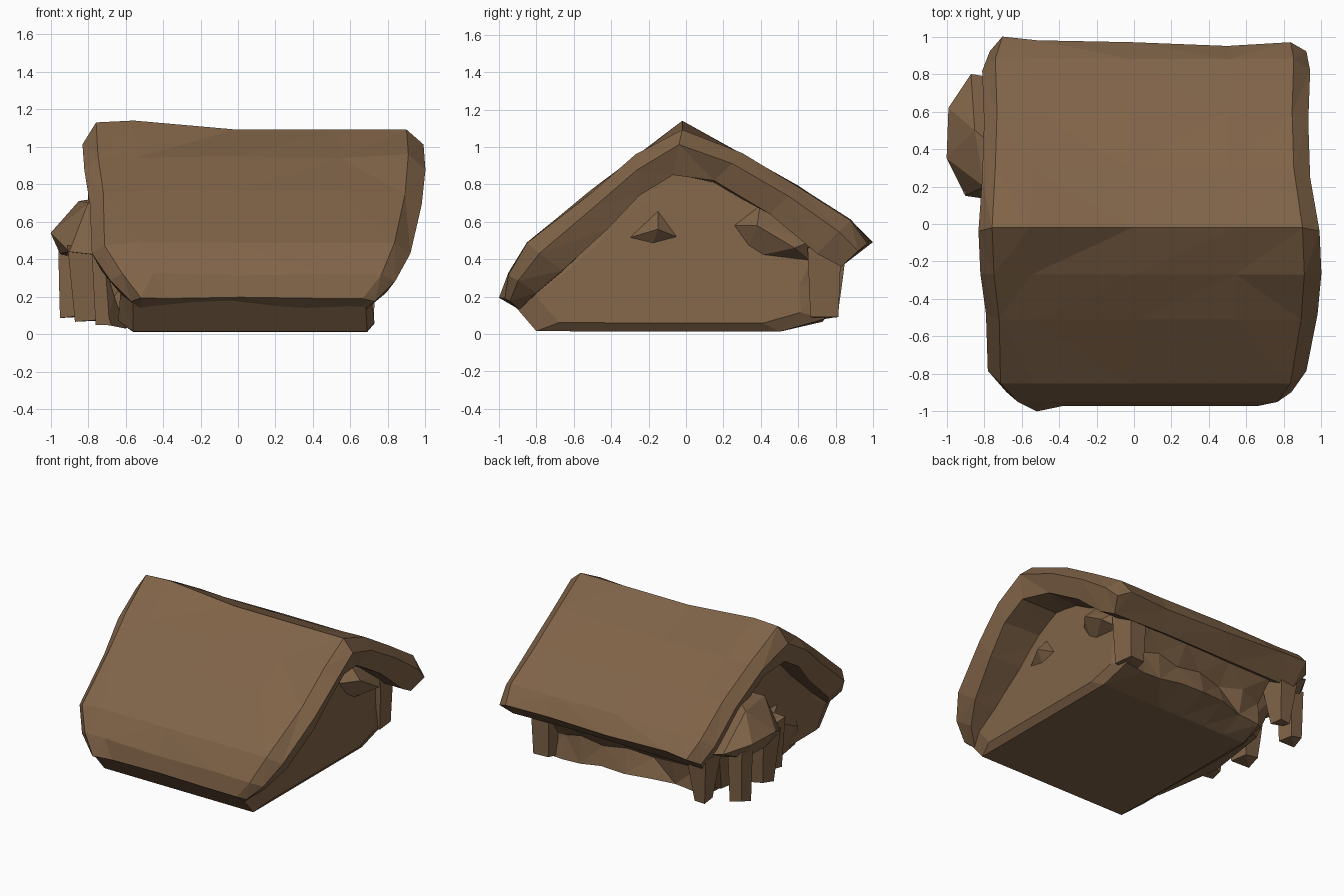
import bpy, bmesh, random

random.seed(4)
brown = bpy.data.materials.new("weathered brown")
brown.diffuse_color = (0.215, 0.125, 0.064, 1)


def finish(name, bm):
    bmesh.ops.triangulate(bm, faces=bm.faces[:])
    bmesh.ops.recalc_face_normals(bm, faces=bm.faces[:])
    me = bpy.data.meshes.new(name)
    bm.to_mesh(me)
    bm.free()
    me.materials.append(brown)
    ob = bpy.data.objects.new(name, me)
    bpy.context.collection.objects.link(ob)
    return ob


def loft(name, rings):
    """Skin closed rings of equal length and cap both ends."""
    bm = bmesh.new()
    vs = [[bm.verts.new(p) for p in r] for r in rings]
    n = len(rings[0])
    for a, b in zip(vs, vs[1:]):
        for i in range(n):
            j = (i + 1) % n
            bm.faces.new((a[i], a[j], b[j], b[i]))
    bm.faces.new(vs[0])
    bm.faces.new(vs[-1][::-1])
    return finish(name, bm)


def hull(name, pts):
    """Faceted lump around a few points."""
    bm = bmesh.new()
    for p in pts:
        bm.verts.new(p)
    bmesh.ops.convex_hull(bm, input=bm.verts[:])
    loose = [v for v in bm.verts if not v.link_faces]
    bmesh.ops.delete(bm, geom=loose, context='VERTS')
    return finish(name, bm)


# Roof: stations from front eave over the ridge to the back eave
# (top y, top z, underside y, underside z, left x, right x)
stations = [
    (-0.97, 0.20, -0.89, 0.13, -0.57, 0.73),
    (-0.95, 0.32, -0.80, 0.22, -0.68, 0.84),
    (-0.85, 0.48, -0.66, 0.34, -0.78, 0.92),
    (-0.51, 0.76, -0.42, 0.56, -0.79, 0.98),
    (-0.27, 0.95, -0.25, 0.74, -0.82, 1.00),
    (-0.02, 1.10, -0.07, 0.85, -0.83, 0.99),
    (0.30, 0.96, 0.15, 0.82, -0.81, 0.94),
    (0.60, 0.79, 0.45, 0.64, -0.80, 0.93),
    (0.88, 0.61, 0.70, 0.43, -0.81, 0.94),
    (0.97, 0.49, 0.83, 0.36, -0.77, 0.92),
]
rings = []
for k, (yt, zt, yb, zb, xl, xr) in enumerate(stations):
    ym, zm = (yt * 0.65 + yb * 0.35), (zt * 0.65 + zb * 0.35)
    ring = []
    for t in (0.04, 0.15, 0.45, 0.75, 0.95):
        dz = random.uniform(-0.012, 0.012)
        dy = 0
        if k == 5:                       # ridge rises at its left end
            dz = {0.04: 0.03, 0.15: 0.04}.get(t, -0.008)
        if k == 0 and t < 0.1:           # front left corner pokes out
            dy = -0.03
        if k == 9:                       # wavy back eave
            dy = {0.04: 0.03, 0.15: 0.01, 0.75: -0.02}.get(t, 0)
        ring.append((xl + (xr - xl) * t, yt + dy, zt + dz))
    ring += [(xr, ym, zm), (xr - 0.05, yb, zb)]
    for t in (0.7, 0.35):
        ring.append((xl + (xr - xl) * t, yb, zb + random.uniform(-0.02, 0.02)))
    ring += [(xl + 0.05, yb, zb), (xl, ym, zm)]
    rings.append(ring)
loft("roof", rings)

# Body: gable profile (y, z) swept along x, with ends tucked under the roof
profile = [(-0.95, 0.19), (-0.80, 0.015), (0.50, 0.012), (0.74, 0.08),
           (0.73, 0.25), (0.80, 0.40), (0.60, 0.58), (0.25, 0.80),
           (-0.07, 0.90), (-0.32, 0.73), (-0.50, 0.56), (-0.75, 0.34)]


def section(x, shrink=1.0, lean=0.0, cy=-0.05, cz=0.30):
    """Profile at x, shrunk about its middle, leaning inward with height."""
    return [(x - lean * z, cy + (y - cy) * shrink, cz + (z - cz) * shrink)
            for y, z in profile]


xs = [-0.56, -0.38, -0.2, 0.0, 0.2, 0.38, 0.52]
body = [section(-0.64, 0.8, -0.06)]
for x in xs:
    r = section(x)
    for i in (3, 4):                     # uneven, slightly skewed back wall
        px, py, pz = r[i]
        r[i] = (px, py - 0.05 * (0.5 - x) + random.uniform(-0.03, 0.03),
                pz + random.uniform(-0.015, 0.03))
    body.append(r)
body += [section(0.69, 1.0, 0.06), section(0.73, 0.84, 0.10)]
loft("body", body)

# Rocky ledges on the right gable wall
hull("gable_ledge", [(0.62, -0.42, 0.48), (0.74, -0.15, 0.56), (0.64, 0, 0.50),
                     (0.62, -0.15, 0.70), (0.62, -0.2, 0.42)])
hull("gable_boulder", [(0.62, 0.2, 0.58), (0.62, 0.4, 0.72), (0.76, 0.38, 0.58),
                       (0.78, 0.58, 0.46), (0.64, 0.70, 0.36), (0.62, 0.3, 0.40),
                       (0.72, 0.68, 0.50)])

# Left side bay bulging out below the roof edge
hull("side_bay", [(-1.0, 0.35, 0.54), (-0.99, 0.62, 0.54), (-0.90, 0.15, 0.44),
                  (-0.87, 0.80, 0.50), (-0.85, 0.50, 0.71), (-0.80, 0.20, 0.70),
                  (-0.95, 0.40, 0.43), (-0.93, 0.62, 0.42), (-0.55, 0.10, 0.40),
                  (-0.55, 0.75, 0.40), (-0.6, 0.3, 0.75)])
hull("side_wall", [(-0.72, 0.0, 0.40), (-0.74, 0.66, 0.42), (-0.5, -0.45, 0.45),
                   (-0.5, 0.70, 0.45), (-0.70, 0.05, 0.05), (-0.66, 0.52, 0.08),
                   (-0.60, -0.45, 0.03), (-0.5, 0.62, 0.09), (-0.66, -0.4, 0.2)])


def post(name, x, y, z0, z1, r0, r1):
    """Chunky post flaring from half width r0 at the foot to r1 at the top."""
    pts = []
    for f in (0, 0.5, 1):
        r = r0 + (r1 - r0) * f
        for dx, dy in ((-1, -0.7), (1, -1), (0.8, 1), (-0.8, 0.9)):
            pts.append((x + dx * r, y + dy * r,
                        z0 + (z1 - z0) * f + random.uniform(-0.015, 0.015)))
    hull(name, pts)


post("left_corner_post", -0.68, 0.76, 0.10, 0.46, 0.05, 0.10)
post("left_back_post", -0.89, 0.62, 0.10, 0.48, 0.06, 0.07)
post("left_middle_post", -0.80, 0.24, 0.08, 0.48, 0.07, 0.11)
post("left_front_post", -0.70, -0.02, 0.06, 0.42, 0.06, 0.08)
post("right_back_post", 0.65, 0.74, 0.08, 0.46, 0.075, 0.09)
